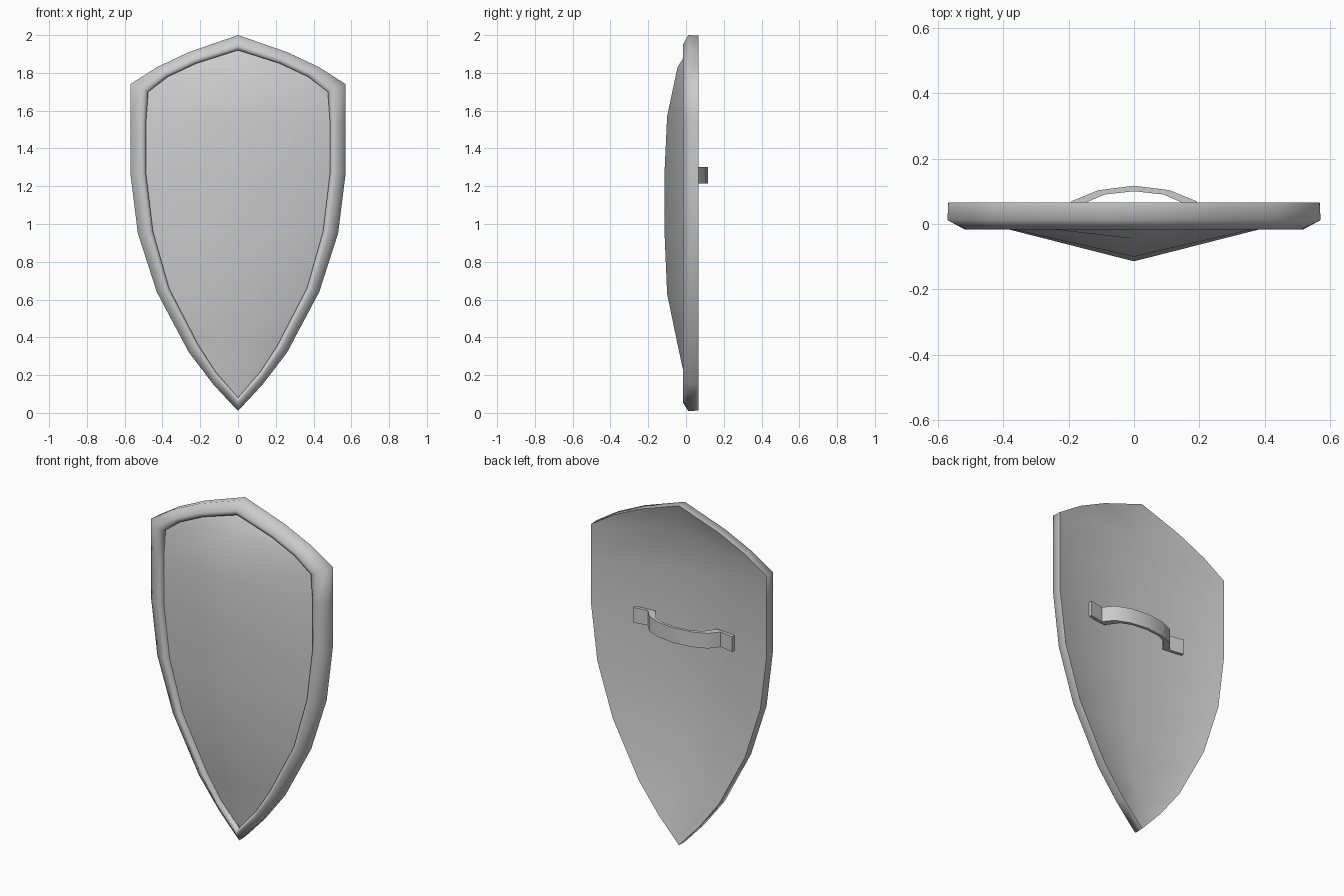
import bpy, bmesh
from math import radians

if "Cube" in bpy.data.objects:
    bpy.data.objects.remove(bpy.data.objects["Cube"], do_unlink=True)

# Single grey metal
steel = bpy.data.materials.new("grey_metal")
steel.use_nodes = True
GREY = (0.6, 0.6, 0.6, 1)
steel.diffuse_color = GREY
steel.node_tree.nodes["Principled BSDF"].inputs["Base Color"].default_value = GREY

# Half outlines (x, z) from top point round to bottom tip
OUTER = [(0, 2.0), (.26, 1.91), (.43, 1.83), (.57, 1.74), (.57, 1.55), (.57, 1.27),
         (.53, .95), (.43, .64), (.26, .32), (.13, .15), (0, .01)]
INNER = [(0, 1.92), (.22, 1.85), (.37, 1.78), (.475, 1.70), (.487, 1.54), (.487, 1.27),
         (.45, .96), (.365, .66), (.21, .36), (.12, .22), (0, .08)]
# Central ridge (y, z) matched to each outline point
RIDGE = [(.01, 1.92), (-.045, 1.83), (-.045, 1.83), (-.045, 1.83), (-.1, 1.57),
         (-.114, 1.27), (-.114, .96), (-.1, .63), (-.042, .35), (-.012, .21), (.015, .08)]
BACK_RIDGE = [(.066, 1.99), (0, 1.83), (0, 1.83), (0, 1.83), (-.05, 1.57),
              (-.06, 1.27), (-.06, .96), (-.045, .63), (.005, .33), (.04, .15), (.066, .005)]


def ring(t, y):
    """Half outline blended from outer (t=0) to inner (t=1) at depth y."""
    return [(a[0] + (b[0] - a[0]) * t, y, a[1] + (b[1] - a[1]) * t)
            for a, b in zip(OUTER, INNER)]


def finish(name, bm, angle):
    bmesh.ops.remove_doubles(bm, verts=bm.verts[:], dist=1e-4)
    mesh = bpy.data.meshes.new(name)
    bm.to_mesh(mesh)
    bm.free()
    mesh.materials.append(steel)
    obj = bpy.data.objects.new(name, mesh)
    bpy.context.collection.objects.link(obj)
    bpy.ops.object.select_all(action='DESELECT')
    obj.select_set(True)
    bpy.context.view_layer.objects.active = obj
    bpy.ops.object.shade_smooth_by_angle(angle=radians(angle))
    return obj


def loft(name, rows, angle, flip=False):
    """Skin successive rows of points and mirror them across x."""
    bm = bmesh.new()
    for side in (1, -1):
        for a, b in zip(rows, rows[1:]):
            for i in range(len(a) - 1):
                pts = []
                for p in (a[i], a[i + 1], b[i + 1], b[i]):
                    q = (side * p[0], p[1], p[2])
                    if q not in pts:
                        pts.append(q)
                if len(pts) < 3:
                    continue
                if (side < 0) != flip:
                    pts.reverse()
                bm.faces.new([bm.verts.new(p) for p in pts])
    return finish(name, bm, angle)


# Raised rim: outer wall, bevel, front band and inner lip
loft("rim", [ring(.03, .066), ring(0, .012), ring(.62, -.016), ring(.8, -.017),
             ring(1, -.006), ring(1, .03)], 75)

# Domed front panel with a central ridge
loft("front_panel", [ring(1.0, .01), [(0, y, z) for y, z in RIDGE]], 45)

# Hollow back
loft("back_panel", [ring(.03, .066), [(0, y, z) for y, z in BACK_RIDGE]], 45, True)

# Arched grip: strap section (x, y) extruded in z, with flat feet on the back
TOP = [(.32, .03), (.235, .015), (.19, .07), (.11, .103), (0, .117)]
UNDER = [(0, .1), (.09, .09), (.15, .064), (.2, -.005), (.32, .008)]
loop = TOP + [(-x, y) for x, y in TOP[-2::-1]]
loop += [(-x, y) for x, y in UNDER[:0:-1]] + UNDER
bm = bmesh.new()
face = bm.faces.new([bm.verts.new((x, y, 1.215)) for x, y in loop])
ext = bmesh.ops.extrude_face_region(bm, geom=[face])
bmesh.ops.translate(bm, vec=(0, 0, .088),
                    verts=[v for v in ext["geom"] if isinstance(v, bmesh.types.BMVert)])
bmesh.ops.recalc_face_normals(bm, faces=bm.faces[:])
finish("grip", bm, 35)
